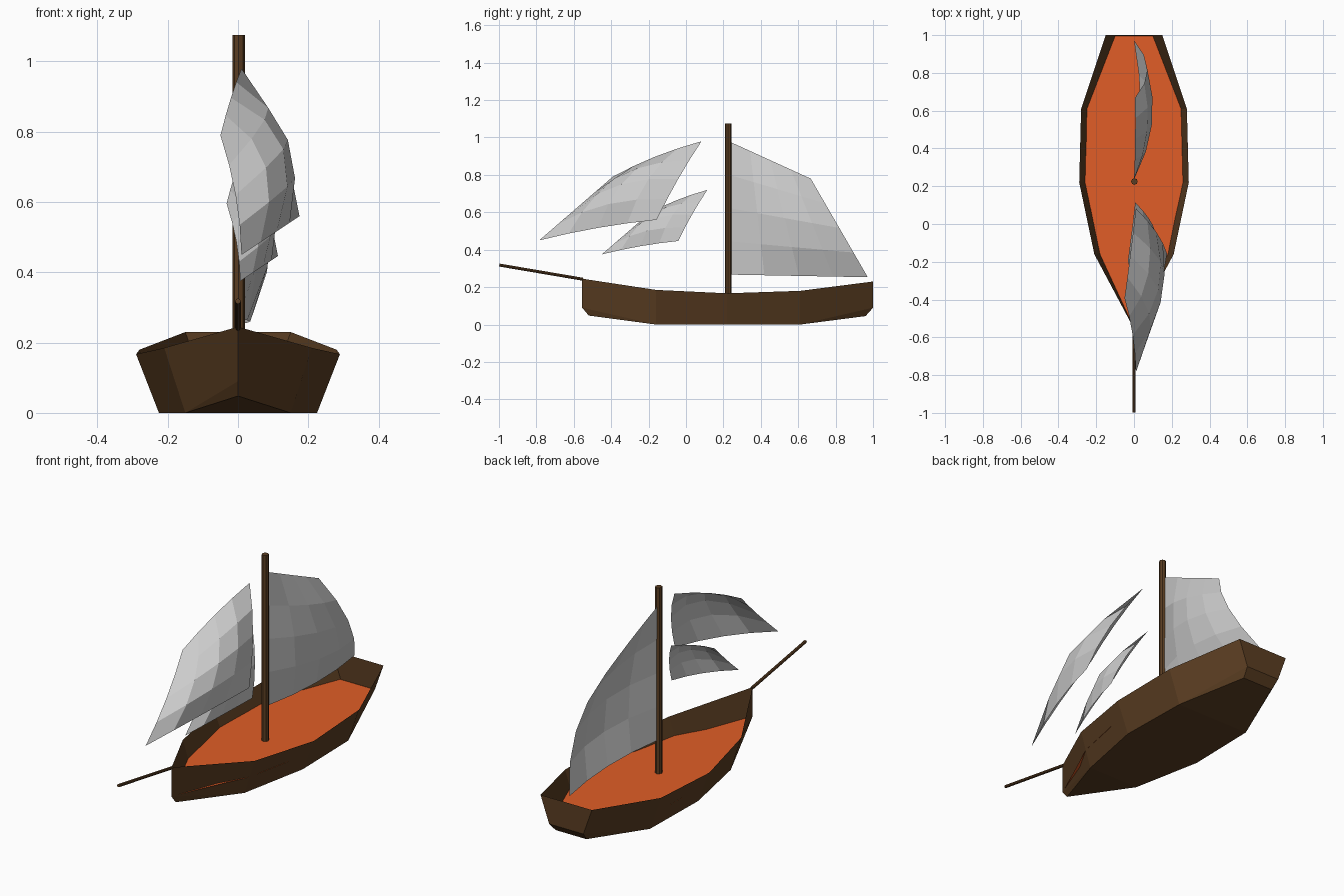
import bpy, bmesh
from mathutils import Vector

if "Cube" in bpy.data.objects:
    bpy.data.objects.remove(bpy.data.objects["Cube"])


def material(name, rgb):
    m = bpy.data.materials.new(name)
    m.diffuse_color = (*rgb, 1)
    m.use_nodes = True
    m.node_tree.nodes["Principled BSDF"].inputs["Base Color"].default_value = m.diffuse_color
    return m


WOOD = material("dark_wood", (0.105, 0.048, 0.016))
ORANGE = material("orange_deck", (0.75, 0.11, 0.02))


def add_object(name, bm, mat=None):
    bmesh.ops.remove_doubles(bm, verts=bm.verts, dist=0.0005)
    bmesh.ops.recalc_face_normals(bm, faces=bm.faces)
    mesh = bpy.data.meshes.new(name)
    bm.to_mesh(mesh)
    bm.free()
    obj = bpy.data.objects.new(name, mesh)
    bpy.context.collection.objects.link(obj)
    if mat:
        mesh.materials.append(mat)
    return obj


def grid_faces(bm, rows):
    """Skin a list of equally long point rows with quads."""
    vr = [[bm.verts.new(p) for p in row] for row in rows]
    for a, b in zip(vr, vr[1:]):
        for i in range(len(a) - 1):
            bm.faces.new((a[i], a[i + 1], b[i + 1], b[i]))
    return vr


# Hull: stations of (rail, chine, keel) points on the right, mirrored left
stations = [
    [(0, -0.555, 0.245), (0, -0.555, 0.09), (0, -0.52, 0.048)],
    [(0.21, -0.16, 0.185), (0.15, -0.16, 0), (0.15, -0.16, 0)],
    [(0.29, 0.22, 0.167), (0.225, 0.22, 0), (0.225, 0.22, 0)],
    [(0.28, 0.61, 0.18), (0.217, 0.61, 0), (0.217, 0.61, 0)],
    [(0.15, 1.0, 0.23), (0.10, 1.0, 0.09), (0.09, 0.96, 0.045)],
]
bm = bmesh.new()
rings = grid_faces(bm, [s + [(-x, y, z) for x, y, z in reversed(s)] for s in stations])
t = rings[-1]
bm.faces.new((t[0], t[1], t[4], t[5]))
bm.faces.new((t[1], t[2], t[3], t[4]))
add_object("hull", bm, WOOD)

# Deck: flat floor set inside the hull
edge = [(0.18, -0.16), (0.259, 0.22), (0.249, 0.61), (0.10, 0.995)]
outline = [(0, -0.55)] + edge + [(-x, y) for x, y in reversed(edge)]
bm = bmesh.new()
bm.faces.new([bm.verts.new((x, y, 0.092)) for x, y in outline])
add_object("deck", bm, ORANGE)


# Mast and bowsprit
def pole(name, a, b, r):
    a, b = Vector(a), Vector(b)
    bpy.ops.mesh.primitive_cylinder_add(vertices=8, radius=r, depth=(b - a).length,
                                        location=(a + b) / 2)
    obj = bpy.context.object
    obj.name = name
    obj.rotation_euler = (b - a).to_track_quat('Z', 'Y').to_euler()
    obj.data.materials.append(WOOD)


pole("mast", (0.002, 0.225, 0.085), (0.002, 0.225, 1.075), 0.0175)
pole("bowsprit", (0, -0.55, 0.242), (0, -0.998, 0.318), 0.008)


# Sails: bilinear four-cornered patches with bulging edges and belly
def sail(name, corners, bulges, belly, scale=1, offset=(0, 0, 0), n=4):
    a, b, c, d = map(Vector, corners)
    ab, bc, cd, da = map(Vector, bulges)
    belly = Vector(belly)
    rows = []
    for j in range(n + 1):
        v = j / n
        q = 4 * v * (1 - v)
        row = []
        for i in range(n + 1):
            u = i / n
            p = 4 * u * (1 - u)
            pt = a.lerp(b, u).lerp(d.lerp(c, u), v)
            pt += p * ab.lerp(cd, v) + q * da.lerp(bc, u) + p * q * belly
            row.append(pt * scale + Vector(offset))
        rows.append(row)
    bm = bmesh.new()
    grid_faces(bm, rows)
    add_object(name, bm)


sail("main_sail",
     [(0, 0.235, 0.267), (0, 0.972, 0.253), (0.005, 0.667, 0.78), (0, 0.235, 0.977)],
     [(0.035, 0, 0), (0.068, 0, 0), (0.004, 0, 0), (0, 0, 0)],
     (0.04, 0, 0))

# The lower foresail is a smaller copy of the upper one
fore = ([(0.01, -0.785, 0.45), (0.175, -0.157, 0.56), (0.01, 0.083, 0.98), (-0.05, -0.392, 0.79)],
        [(0.018, 0, 0.012), (0.025, -0.005, 0.008), (0, -0.012, 0.012), (0.013, 0, 0)],
        (0.065, -0.024, 0.039))
sail("upper_foresail", *fore)
sail("lower_foresail", *fore, scale=0.65, offset=(0, 0.06, 0.0825))
